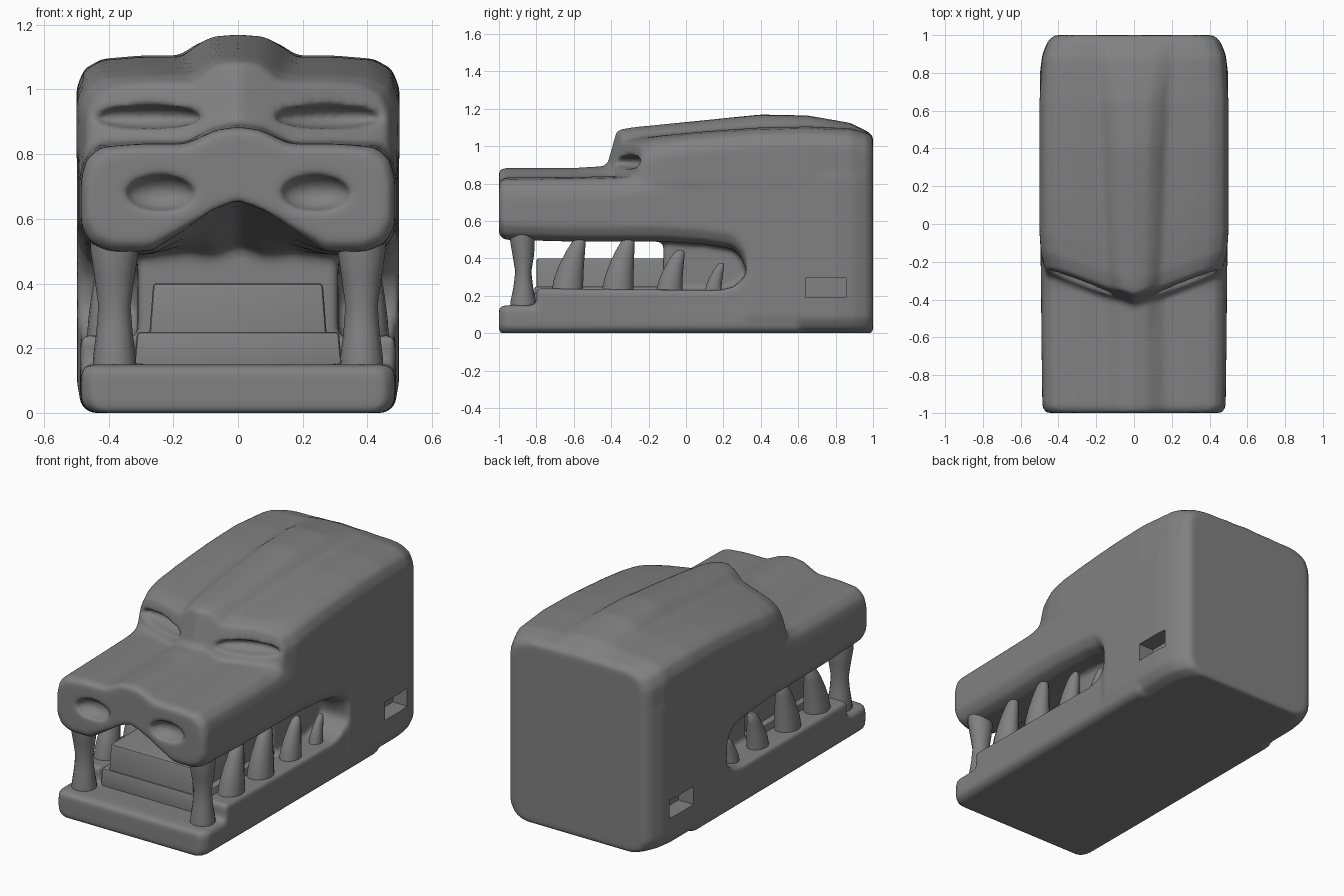
import bpy, bmesh, math
from mathutils import Matrix, Vector

if "Cube" in bpy.data.objects:
    bpy.data.objects.remove(bpy.data.objects["Cube"])

grey = bpy.data.materials.new("stone grey")
grey.use_nodes = True
colour = (0.22, 0.22, 0.22, 1)
grey.diffuse_color = colour
grey.node_tree.nodes["Principled BSDF"].inputs["Base Color"].default_value = colour


def finish(name, bm):
    bmesh.ops.recalc_face_normals(bm, faces=bm.faces)
    mesh = bpy.data.meshes.new(name)
    bm.to_mesh(mesh)
    bm.free()
    mesh.materials.append(grey)
    obj = bpy.data.objects.new(name, mesh)
    bpy.context.collection.objects.link(obj)
    return obj


def loft(name, rings):
    """Skin a row of equal rings and close both ends with fans."""
    bm = bmesh.new()
    rows = [[bm.verts.new(p) for p in ring] for ring in rings]
    n = len(rows[0])
    for a, b in zip(rows, rows[1:]):
        for i in range(n):
            j = (i + 1) % n
            bm.faces.new((a[i], a[j], b[j], b[i]))
    for row in (rows[0], rows[-1]):
        hub = bm.verts.new((row[0].co + row[n // 2].co) / 2)
        for i in range(n):
            bm.faces.new((row[i], row[(i + 1) % n], hub))
    return finish(name, bm)


def mirrored(half):
    return half + [(-x, y, z) for x, y, z in reversed(half[1:-1])]


def box(name, x0, x1, y0, y1, z0, z1, taper=1.0):
    ring = lambda z, s: [((x0 + x1) / 2 + sx * s * (x1 - x0) / 2, y, z)
                         for sx, y in ((-1, y0), (1, y0), (1, y1), (-1, y1))]
    return loft(name, [ring(z0, 1), ring(z1, taper)])


def ellipsoid(name, centre, radii, turn=0):
    bm = bmesh.new()
    matrix = (Matrix.Translation(centre) @ Matrix.Rotation(turn, 4, 'Z')
              @ Matrix.Diagonal((*radii, 1)))
    bmesh.ops.create_uvsphere(bm, u_segments=32, v_segments=16, radius=1, matrix=matrix)
    return finish(name, bm)


def activate(obj):
    bpy.ops.object.select_all(action='DESELECT')
    obj.select_set(True)
    bpy.context.view_layer.objects.active = obj


def modify(obj, kind, **settings):
    activate(obj)
    mod = obj.modifiers.new(kind.title(), kind)
    for key, value in settings.items():
        setattr(mod, key, value)
    bpy.ops.object.modifier_apply(modifier=mod.name)


def cut(obj, cutter):
    modify(obj, 'BOOLEAN', operation='DIFFERENCE', solver='EXACT', object=cutter)
    bpy.data.objects.remove(cutter)


def smooth(obj, angle):
    activate(obj)
    bpy.ops.object.shade_smooth_by_angle(angle=math.radians(angle))


# Muzzle, cheeks and rear block: sections from nose to back
def muzzle_ring(y, w, top, side, low, palate):
    half = [(0, top), (.07, top - .01), (.16, side), (.3, side), (w - .06, side - .01),
            (w - .015, side - .05), (w, side - .11), (w, low + .08), (w - .03, low + .025),
            (w - .09, low), (.27, low), (.17, low + (palate - low) * .4),
            (.08, palate - .03 * (palate > low)), (0, palate)]
    return mirrored([(x, y, z) for x, z in half])


muzzle = [(-1, .465, .875, .815, .525, .65), (-.97, .485, .885, .832, .5, .66),
          (-.6, .49, .885, .835, .49, .61), (-.35, .492, .9, .84, .49, .56),
          (-.12, .495, .95, .88, .49, .52), (.1, .495, .98, .95, .475, .48),
          (.25, .498, .98, .95, .45, .45), (.3, .498, .98, .95, .4, .4),
          (.32, .498, .98, .95, .34, .34), (.325, .498, .98, .95, 0, 0),
          (.8, .498, .98, .95, 0, 0), (.9, .485, .98, .95, 0, 0),
          (.97, .455, .98, .95, 0, 0), (1, .42, .98, .95, 0, 0)]
head = loft("head", [muzzle_ring(*m) for m in muzzle])


# Skull with swept brow and centre ridge
def skull_ring(y, w, top, side, sweep, lean, ridge):
    half = [(0, top), (.06 * ridge, top - .006), (.095 * ridge, top * .55 + side * .45),
            (.13 * ridge, side), (.3, side), (w - .08, side - .01), (w - .025, side - .04),
            (w, side - .1), (w, .8), (0, .8)]
    return mirrored([(x, y + sweep * x + lean * (z - .92), z) for x, z in half])


skull = [(-.42, .465, 1.085, 1.02, .38, .28), (-.33, .492, 1.1, 1.045, .36, .15),
         (-.15, .5, 1.115, 1.06, .2, 0), (.1, .5, 1.14, 1.08, .05, 0),
         (.4, .5, 1.17, 1.1, 0, 0), (.65, .5, 1.165, 1.105, 0, 0),
         (.88, .487, 1.125, 1.095, 0, 0), (.97, .455, 1.08, 1.07, 0, 0),
         (1, .42, 1.055, 1.05, 0, 0)]
parts = [loft("skull", [skull_ring(*s, 1 + .08 * i) for i, s in enumerate(skull)])]


# Lower jaw, gum ledges and throat
def jaw_ring(y, w, top):
    half = [(0, top), (w - .02, top), (w, top - .02), (w, .03), (w - .03, 0), (0, 0)]
    return mirrored([(x, y, z) for x, z in half])


parts.append(loft("jaw", [jaw_ring(-1, .455, .14), jaw_ring(-.96, .485, .15),
                          jaw_ring(-.5, .488, .15), jaw_ring(.6, .49, .15)]))
parts.append(box("throat", -.31, .31, -.12, .6, .05, .7))
for s in (-1, 1):
    gum = [(-.8, .24), (.18, .23), (.26, .25), (.31, .3), (.36, .36)]
    parts.append(loft("gum", [[(s * x, y, z) for x, z in
                               ((.33, .05), (.487, .05), (.487, top), (.33, top))]
                              for y, top in gum]))

# Fuse the head into one soft skin
activate(head)
for part in parts:
    part.select_set(True)
bpy.ops.object.join()
modify(head, 'REMESH', mode='VOXEL', voxel_size=.014)

# Eye slits and nostrils
for s in (-1, 1):
    cut(head, ellipsoid("eye_cutter", (s * .28, -.31, .915), (.18, .075, .036), s * .36))
    cut(head, ellipsoid("nostril_cutter", (s * .24, -1, .68), (.108, .07, .056)))
modify(head, 'REMESH', mode='VOXEL', voxel_size=.012)
modify(head, 'SMOOTH', factor=.5, iterations=8)

# Side slots
for s in (-1, 1):
    cut(head, box("slot_cutter", s * .46 - .06, s * .46 + .06, .64, .855, .19, .295))
head.data.materials.clear()
head.data.materials.append(grey)
smooth(head, 40)

# Tongue: broad base with a raised slab
for name, w, y0, top, taper in (("tongue_base", .325, -.81, .25, .96),
                                ("tongue", .285, -.8, .4, .92)):
    tongue = box(name, -w, w, y0, .2, .1, top, taper)
    modify(tongue, 'BEVEL', width=.012, segments=2)
    smooth(tongue, 40)


# Teeth: round rings along a curved axis
def tooth(name, x, levels):
    rings = [[(x + rx * math.cos(a), y + ry * math.sin(a), z)
              for a in (math.tau * i / 16 for i in range(16))]
             for y, z, rx, ry in levels]
    smooth(loft(name, rings), 50)


tusk = [(-.87, .12, .068, .07), (-.87, .17, .066, .068), (-.87, .25, .056, .052),
        (-.87, .33, .05, .043), (-.87, .42, .062, .058), (-.875, .5, .074, .066),
        (-.875, .56, .074, .066)]
fangs = [(-.635, .085, .51, .07), (-.365, .085, .51, .06),
         (-.09, .07, .445, .06), (.145, .045, .375, .045)]
for s, side in ((-1, "right"), (1, "left")):
    tooth(f"{side}_tusk", s * .382, tusk)
    for k, (y, r, tip, hook) in enumerate(fangs):
        levels = []
        for t, size in ((0, 1), (.25, .92), (.5, .78), (.75, .6), (.93, .42), (1, .2)):
            levels.append((y + hook * t ** 1.6, .22 + (tip - .22) * t, r * .8 * size, r * size))
        tooth(f"{side}_fang_{k + 1}", s * .4, levels)
